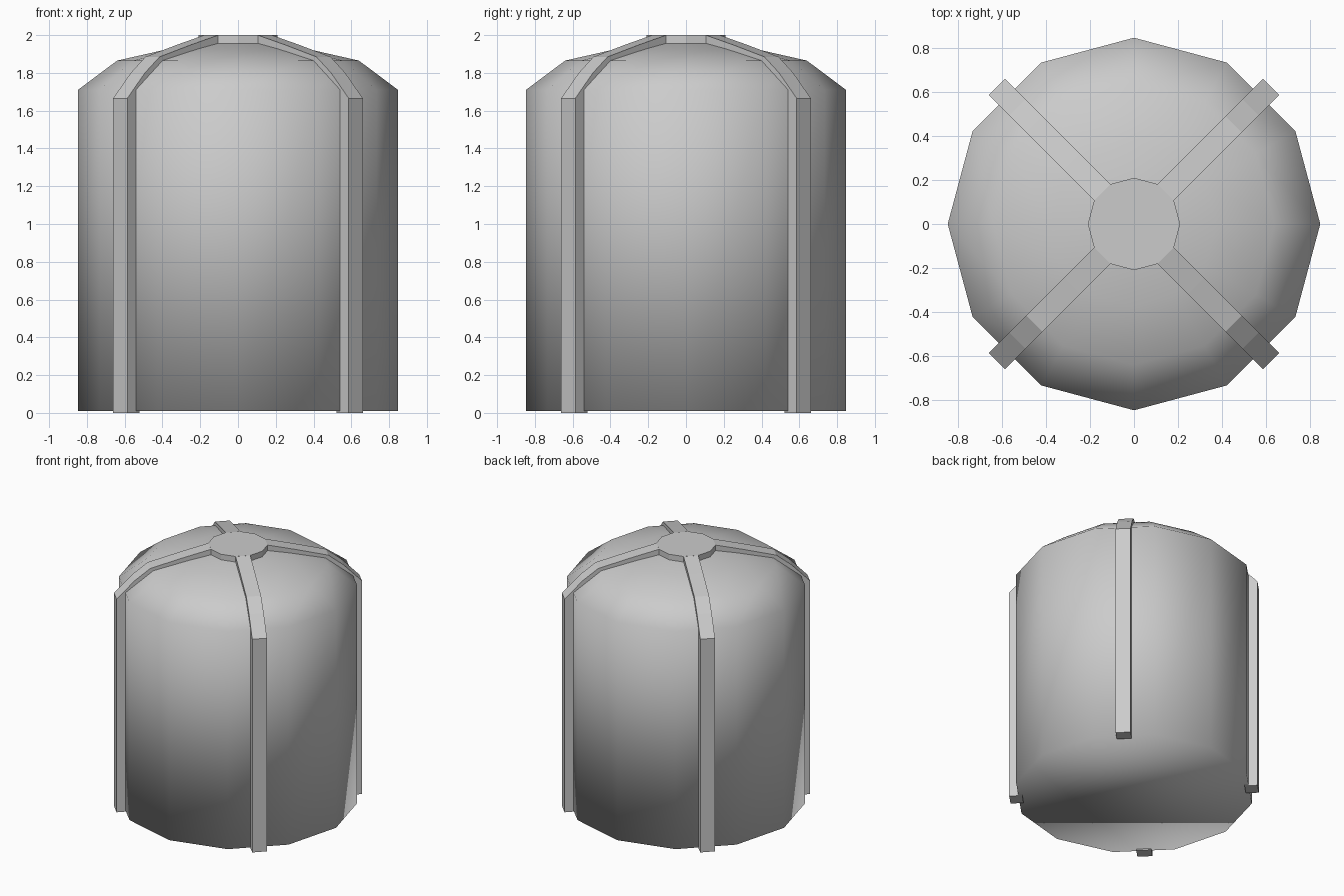
import bpy
import bmesh
from math import cos, sin, pi
from mathutils import Matrix

cube = bpy.data.objects.get("Cube")
if cube:
    bpy.data.objects.remove(cube, do_unlink=True)

grey = bpy.data.materials.new("plain grey")
grey.use_nodes = True
COLOUR = (0.6, 0.6, 0.6, 1)
grey.diffuse_color = COLOUR
grey.node_tree.nodes["Principled BSDF"].inputs["Base Color"].default_value = COLOUR

SIDES = 12


def finish(bm, name, smooth=False):
    bmesh.ops.recalc_face_normals(bm, faces=bm.faces)
    for face in bm.faces:
        face.smooth = smooth
    mesh = bpy.data.meshes.new(name)
    bm.to_mesh(mesh)
    bm.free()
    mesh.materials.append(grey)
    obj = bpy.data.objects.new(name, mesh)
    bpy.context.scene.collection.objects.link(obj)
    return obj


def lathe(name, profile, smooth):
    """Stack twelve-sided rings of (radius, height) and cap both ends."""
    bm = bmesh.new()
    rings = [[bm.verts.new((r * cos(2 * pi * i / SIDES), r * sin(2 * pi * i / SIDES), z))
              for i in range(SIDES)] for r, z in profile]
    for low, high in zip(rings, rings[1:]):
        for i in range(SIDES):
            j = (i + 1) % SIDES
            bm.faces.new((low[i], low[j], high[j], high[i]))
    bm.faces.new(rings[0][::-1])
    bm.faces.new(rings[-1])
    return finish(bm, name, smooth)


def rib(name, angle, outline, width):
    """Extrude a (radius, height) outline sideways and turn it into place."""
    bm = bmesh.new()
    face = bm.faces.new([bm.verts.new((r, -width / 2, z)) for r, z in outline])
    moved = bmesh.ops.extrude_face_region(bm, geom=[face])["geom"]
    bmesh.ops.translate(bm, vec=(0, width, 0),
                        verts=[v for v in moved if isinstance(v, bmesh.types.BMVert)])
    bmesh.ops.rotate(bm, verts=bm.verts, matrix=Matrix.Rotation(angle, 3, "Z"))
    return finish(bm, name)


# Domed tank body, smooth all over
lathe("tank_body", [(0.847, 0.01), (0.847, 1.71), (0.64, 1.865),
                    (0.375, 1.925), (0.18, 1.962)], True)

# Flat cap where the ribs meet
lathe("top_hub", [(0.21, 1.955), (0.21, 2.0)], False)

# Four ribs running up the wall and over the dome
outer = [(0.882, 0), (0.882, 1.665), (0.75, 1.8), (0.64, 1.885), (0.4, 1.95), (0.2, 2.0)]
inner = [(0.2, 1.955), (0.36, 1.915), (0.6, 1.855), (0.79, 1.69), (0.79, 0)]
for i, place in enumerate(("back_left", "back_right", "front_right", "front_left")):
    rib(place + "_rib", pi / 4 + i * pi / 2, outer + inner, 0.106)
